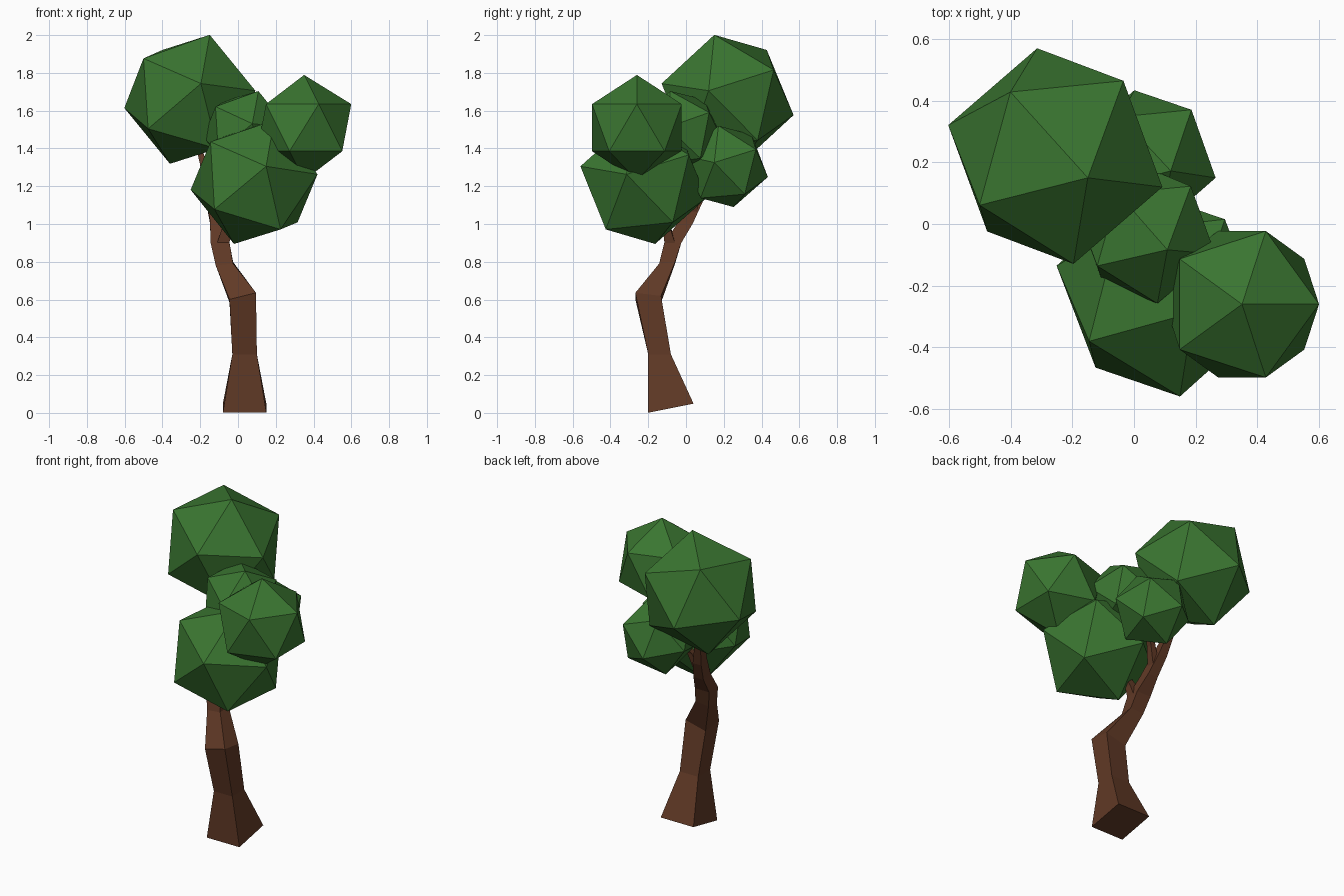
import bpy, bmesh
from mathutils import Vector, Matrix

if "Cube" in bpy.data.objects:
    bpy.data.objects.remove(bpy.data.objects["Cube"])


def material(name, rgb):
    m = bpy.data.materials.new(name)
    m.diffuse_color = (*rgb, 1)
    m.use_nodes = True
    m.node_tree.nodes["Principled BSDF"].inputs["Base Color"].default_value = m.diffuse_color
    return m


LEAF = material("leaf green", (0.042, 0.178, 0.030))
BARK = material("bark brown", (0.118, 0.041, 0.019))


def finish(bm, name, mat):
    bmesh.ops.recalc_face_normals(bm, faces=bm.faces)
    me = bpy.data.meshes.new(name)
    bm.to_mesh(me)
    bm.free()
    me.materials.append(mat)
    ob = bpy.data.objects.new(name, me)
    bpy.context.collection.objects.link(ob)


def leaf_ball(name, centre, r, pole=(0, 0, 1), side=(1, 0, 0.5)):
    """20-sided ball: one corner points along pole, a neighbouring one towards side."""
    z = Vector(pole).normalized()
    s = Vector(side)
    x = (s - z * s.dot(z)).normalized()
    rot = Matrix((x, z.cross(x), z)).transposed().to_4x4()
    bm = bmesh.new()
    bmesh.ops.create_icosphere(bm, subdivisions=1, radius=r,
                               matrix=Matrix.Translation(centre) @ rot)
    finish(bm, name, LEAF)


def limb(name, rings):
    """Four-sided limb; ring = x, y, z, half width, half depth, slope x, slope y."""
    bm = bmesh.new()
    prev = None
    for x, y, z, hx, hy, sx, sy in rings:
        ring = [bm.verts.new((x + a * hx, y + b * hy, z + sx * a * hx + sy * b * hy))
                for a, b in ((-1, -1), (1, -1), (1, 1), (-1, 1))]
        if prev:
            for i in range(4):
                j = (i + 1) % 4
                bm.faces.new((prev[i], prev[j], ring[j], ring[i]))
        else:
            bm.faces.new(ring[::-1])
        prev = ring
    bm.faces.new(prev)
    finish(bm, name, BARK)


# Trunk running on into the main branch
limb("trunk", [
    (0.035, -0.08, 0.025, 0.115, 0.12, 0, 0.2),
    (0.035, -0.14, 0.31, 0.065, 0.06, 0, 0),
    (0.025, -0.20, 0.61, 0.07, 0.068, 0.25, -0.12),
    (-0.072, -0.10, 0.79, 0.046, 0.042, 0.1, 0.1),
    (-0.095, -0.07, 0.90, 0.05, 0.045, 0, 0),
    (-0.113, 0.0, 1.01, 0.035, 0.036, 0, -0.2),
    (-0.14, 0.06, 1.13, 0.030, 0.030, 0, -0.3),
    (-0.185, 0.13, 1.32, 0.017, 0.017, 0, 0),
    (-0.23, 0.18, 1.50, 0.014, 0.014, 0, 0)])

# Side branches
limb("front_branch", [
    (-0.085, -0.08, 0.87, 0.035, 0.03, 0, 0),
    (-0.06, -0.10, 0.97, 0.025, 0.022, -0.3, 0),
    (0.0, -0.15, 1.10, 0.02, 0.02, 0, 0)])
limb("back_branch", [
    (-0.125, 0.03, 1.05, 0.026, 0.026, 0, 0),
    (-0.08, 0.06, 1.17, 0.018, 0.018, 0, 0),
    (0.0, 0.12, 1.30, 0.014, 0.014, 0, 0)])

# Foliage
leaf_ball("foliage_top", (-0.255, 0.22, 1.66), 0.364,
          (0.105, -0.07, 0.34), (-0.245, -0.16, 0.22))
leaf_ball("foliage_right", (0.35, -0.26, 1.51), 0.279)
leaf_ball("foliage_front", (0.085, -0.225, 1.222), 0.35,
          (0.065, -0.34, 0.085), (0.335, -0.085, 0.04))
leaf_ball("foliage_middle", (0.04, -0.03, 1.485), 0.235,
          (0.07, -0.055, 0.225), (0.04, -0.23, 0.06))
leaf_ball("foliage_back", (0.042, 0.212, 1.305), 0.232,
          (0.077, -0.04, 0.215), (0.148, 0.16, 0.095))
